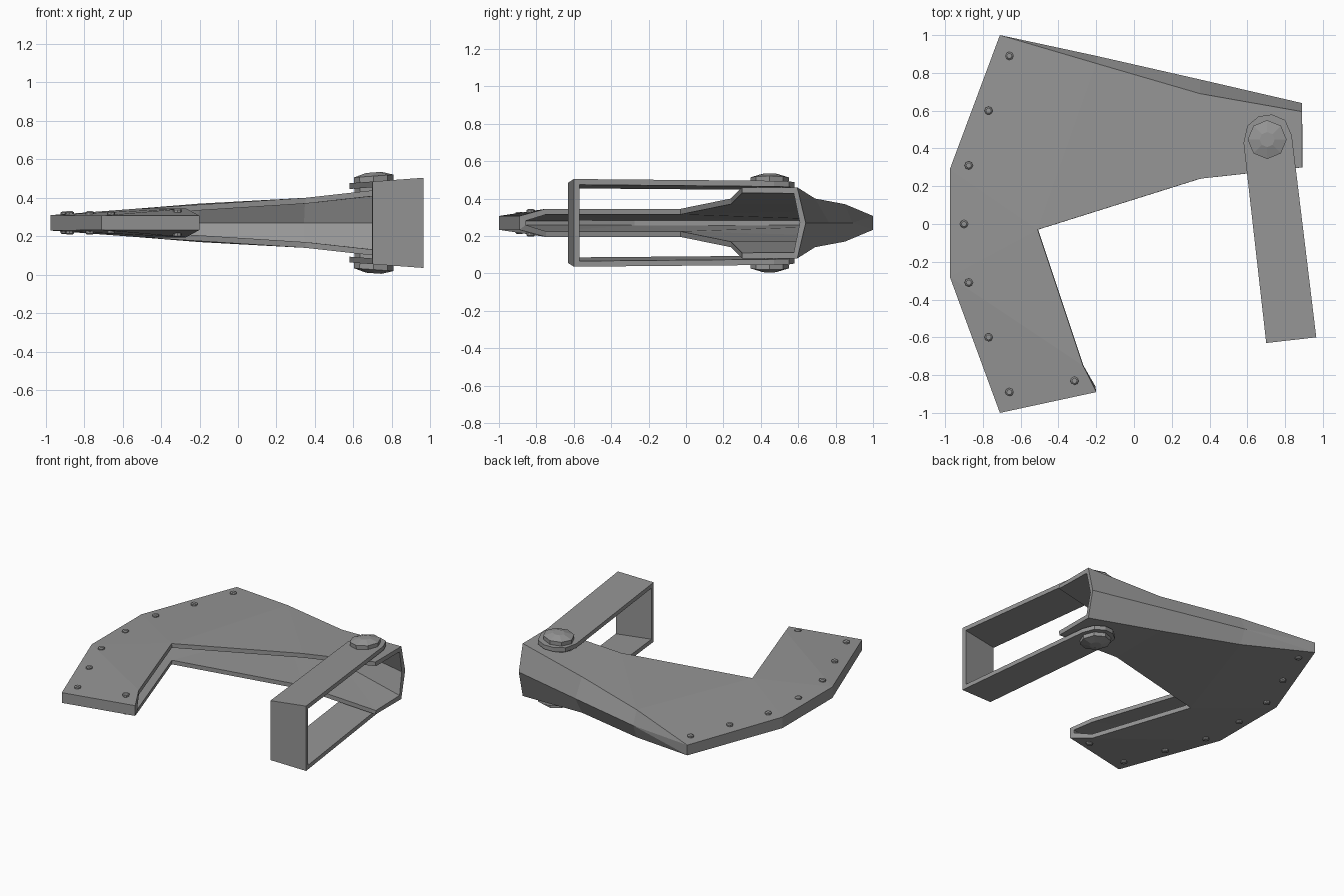
import bpy, bmesh, math

if "Cube" in bpy.data.objects:
    bpy.data.objects.remove(bpy.data.objects["Cube"], do_unlink=True)

MID = 0.27      # height of the symmetry plane
SHEET = 0.03    # sheet metal thickness

steel = bpy.data.materials.new("grey steel")
steel.use_nodes = True
GREY = (0.3, 0.3, 0.3, 1)
steel.diffuse_color = GREY
steel.node_tree.nodes["Principled BSDF"].inputs["Base Color"].default_value = GREY


def finish(bm, name):
    """Turn a bmesh into a flat-shaded steel object."""
    bmesh.ops.recalc_face_normals(bm, faces=bm.faces)
    mesh = bpy.data.meshes.new(name)
    bm.to_mesh(mesh)
    bm.free()
    mesh.materials.append(steel)
    ob = bpy.data.objects.new(name, mesh)
    bpy.context.collection.objects.link(ob)
    return ob


def tilt(x):
    """Half height of the sloping handle straps at x."""
    return 0.163 + 0.074 * x


def prism(bm, plan, low, high):
    """Extrude a plan outline between two height functions."""
    a = [bm.verts.new((x, y, low(x))) for x, y in plan]
    b = [bm.verts.new((x, y, high(x))) for x, y in plan]
    n = len(plan)
    bm.faces.new(a)
    bm.faces.new(b)
    for i in range(n):
        bm.faces.new((a[i], a[(i + 1) % n], b[(i + 1) % n], b[i]))


def lathe(bm, x, y, side, profile, sides, slope):
    """Stack tilted rings into a bolt or rivet; side is +1 above, -1 below."""
    rings = []
    for r, h in profile:
        ring = []
        for i in range(sides):
            a = 2 * math.pi * i / sides
            dx = r * math.cos(a)
            ring.append(bm.verts.new((x + dx, y + r * math.sin(a),
                                      MID + side * (h + slope * dx))))
        rings.append(ring)
    for p, q in zip(rings, rings[1:]):
        for i in range(sides):
            j = (i + 1) % sides
            bm.faces.new((p[i], p[j], q[j], q[i]))
    bm.faces.new(rings[0])
    bm.faces.new(rings[-1])


# Folded shell: outline points as x, y, half height
points = {
    "A": (-0.71, -1.0, 0.037), "B": (-0.20, -0.89, 0.037),
    "C": (-0.27, -0.75, 0.075), "D": (-0.51, -0.03, 0.075),
    "E": (-0.975, -0.28, 0.04), "F": (-0.975, 0.29, 0.04),
    "G": (-0.71, 1.0, 0.037), "H": (-0.20, 0.85, 0.10),
    "I": (0.35, 0.69, 0.13), "J": (0.89, 0.595, 0.19),
    "K": (0.89, 0.30, 0.19), "M": (0.35, 0.24, 0.13),
}
bm = bmesh.new()
up = {k: bm.verts.new((x, y, MID + h)) for k, (x, y, h) in points.items()}
down = {k: bm.verts.new((x, y, MID - h)) for k, (x, y, h) in points.items()}
ridge = [bm.verts.new((x, y, MID)) for x, y in ((-0.20, 0.89), (0.35, 0.765), (0.89, 0.64))]
for half in (up, down):
    for face in ("ABCE", "CDE", "DFE", "DGF", "DHG", "DMH", "MIH", "MKI", "KJI"):
        bm.faces.new([half[k] for k in face])
    # back slopes down to the ridge
    bm.faces.new((half["G"], half["H"], ridge[0]))
    bm.faces.new((half["H"], half["I"], ridge[1], ridge[0]))
    bm.faces.new((half["I"], half["J"], ridge[2], ridge[1]))
bm.faces.new((up["G"], ridge[0], down["G"]))
# narrow outer rim; the inner edge and the right end stay open
for p, q in ("BA", "AE", "EF", "FG"):
    bm.faces.new((up[p], up[q], down[q], down[p]))
shell = finish(bm, "folded_shell")
mod = shell.modifiers.new("sheet", 'SOLIDIFY')
mod.thickness = SHEET
mod.offset = -1
mod.use_even_offset = True

# U-shaped handle: two straps and the end wall
strap = [(0.70, -0.63), (0.965, -0.60), (0.835, 0.47), (0.80, 0.55),
         (0.73, 0.58), (0.66, 0.57), (0.60, 0.52), (0.58, 0.43)]
wall = [(0.70, -0.63), (0.965, -0.60), (0.961, -0.57), (0.697, -0.60)]
bm = bmesh.new()
for s in (1, -1):
    prism(bm, strap, lambda x: MID + s * (tilt(x) - SHEET), lambda x: MID + s * tilt(x))
prism(bm, wall, lambda x: MID - tilt(x) + SHEET, lambda x: MID + tilt(x) - SHEET)
finish(bm, "handle")

# Pivot bolts through the straps
for s, name in ((1, "upper_pivot_bolt"), (-1, "lower_pivot_bolt")):
    bm = bmesh.new()
    lathe(bm, 0.705, 0.447, s, [(0.1, 0.16), (0.103, 0.243), (0.04, 0.262)], 8, 0.074)
    ob = finish(bm, name)

# Rivets along the outer rim and one at the front tip
rivets = [(-0.66, y, 0.045) for y in (-0.89, 0.89)]
rivets += [(-0.77, y, 0.047) for y in (-0.60, 0.60)]
rivets += [(-0.875, y, 0.047) for y in (-0.31, 0.31)]
rivets += [(-0.90, 0, 0.045), (-0.315, -0.83, 0.06)]
bm = bmesh.new()
for x, y, h in rivets:
    for s in (1, -1):
        lathe(bm, x, y, s, [(0.022, h - 0.015), (0.022, h + 0.008), (0.014, h + 0.014)], 8, 0)
finish(bm, "rivets")
